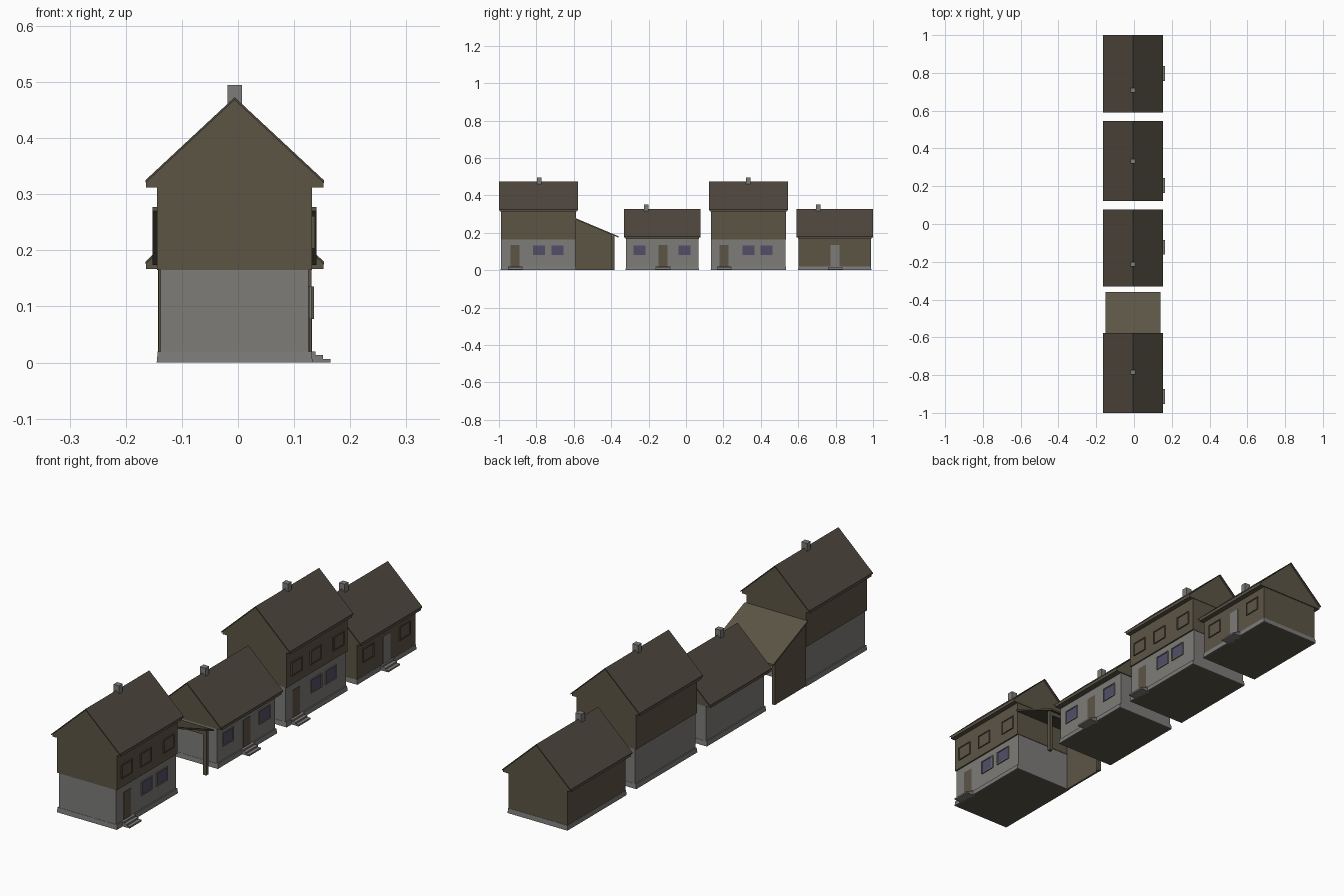
import bpy, bmesh

if "Cube" in bpy.data.objects:
    bpy.data.objects.remove(bpy.data.objects["Cube"])


def mat(name, rgb):
    m = bpy.data.materials.new(name)
    m.diffuse_color = (*rgb, 1)
    m.use_nodes = True
    m.node_tree.nodes["Principled BSDF"].inputs["Base Color"].default_value = m.diffuse_color
    return m


WOOD = mat("brown wood", (0.107, 0.091, 0.060))
STONE = mat("grey stone", (0.205, 0.200, 0.190))
ROOF = mat("dark roof", (0.076, 0.062, 0.047))
GLASS = mat("blue glass", (0.084, 0.078, 0.138))
CX = -0.006          # ridge line of the row
WALL = 0.138         # half width of timber walls


def finish(name, bm, *mats):
    bmesh.ops.recalc_face_normals(bm, faces=bm.faces)
    me = bpy.data.meshes.new(name)
    bm.to_mesh(me)
    bm.free()
    for m in mats:
        me.materials.append(m)
    ob = bpy.data.objects.new(name, me)
    bpy.context.collection.objects.link(ob)
    return ob


def box(name, x0, x1, y0, y1, z0, z1, m):
    bm = bmesh.new()
    bmesh.ops.create_cube(bm, size=1)
    for v in bm.verts:
        v.co.x = x1 if v.co.x > 0 else x0
        v.co.y = y1 if v.co.y > 0 else y0
        v.co.z = z1 if v.co.z > 0 else z0
    return finish(name, bm, m)


def prism(name, pts, a, b, m, axis="y"):
    """Extrude a profile (x,z) along y, or (y,z) along x."""
    bm = bmesh.new()
    def place(p, t):
        return (p[0], t, p[1]) if axis == "y" else (t, p[0], p[1])
    lo = [bm.verts.new(place(p, a)) for p in pts]
    hi = [bm.verts.new(place(p, b)) for p in pts]
    bm.faces.new(lo)
    bm.faces.new(hi[::-1])
    for i in range(len(pts)):
        j = (i + 1) % len(pts)
        bm.faces.new((lo[i], lo[j], hi[j], hi[i]))
    return finish(name, bm, m)


def plinth(name, cy, half):
    # stone base, slightly tapered, with a timber floor underneath
    bm = bmesh.new()
    bmesh.ops.create_cube(bm, size=1)
    for v in bm.verts:
        g = 0.002 if v.co.z < 0 else 0.0
        v.co.x = CX + (1 if v.co.x > 0 else -1) * (0.137 + g)
        v.co.y = cy + (1 if v.co.y > 0 else -1) * (half + g)
        v.co.z = 0.02 if v.co.z > 0 else 0
    bm.normal_update()
    low = min(bm.faces, key=lambda f: f.calc_center_median().z)
    bmesh.ops.inset_region(bm, faces=[low], thickness=0.006)
    low.material_index = 1
    finish(name, bm, STONE, WOOD)


def window(name, x, y, z, pane, frame):
    w, h, t = 0.032, 0.025, 0.004
    box(name + "_pane", x - 0.002, x + 0.002, y - w, y + w, z - h, z + h, pane)
    for s in (-1, 1):
        ys, zs = sorted((y + s * w, y + s * (w + t))), sorted((z + s * h, z + s * (h + t)))
        box(name + "_jamb", x - 0.002, x + 0.005, *ys, z - h, z + h, frame)
        box(name + "_sill", x - 0.002, x + 0.005, y - w - t, y + w + t, *zs, frame)


def house(n, cy, tall, stone, wins, door_y, chim_y, door_mat):
    p = f"house_{n}_"
    half = 0.201 if tall else 0.195
    eave = 0.312 if tall else 0.167
    ridge = eave + 0.161
    plinth(p + "plinth", cy, half - 0.001)
    # ground floor walls
    gw = 0.132 if stone else WALL - 0.002
    gh = half - 0.002
    box(p + "lower_walls", CX - gw, CX + gw, cy - gh, cy + gh, 0.02, 0.167, STONE if stone else WOOD)
    x = CX + gw
    if tall:  # timber upper floor with three shuttered windows
        box(p + "upper_walls", CX - WALL, CX + WALL, cy - half, cy + half, 0.165, 0.313, WOOD)
        for i, d in enumerate((-0.138, -0.012, 0.139)):
            window(f"{p}upper_window_{i}", CX + WALL, cy + d, 0.232, WOOD, WOOD)
    # gable block with boxed eaves, and thin roof covering
    e = 0.158
    prism(p + "gable", [(CX - e, eave), (CX + e, eave), (CX + e, eave + 0.01),
                        (CX, ridge - 0.004), (CX - e, eave + 0.01)],
          cy - half - 0.002, cy + half + 0.002, WOOD)
    e, o = 0.159, half + 0.010
    prism(p + "roof", [(CX - e, eave + 0.008), (CX - e, eave + 0.013), (CX, ridge),
                       (CX + e, eave + 0.013), (CX + e, eave + 0.008), (CX, ridge - 0.005)],
          cy - o, cy + o, ROOF)
    box(p + "chimney", CX - 0.013, CX + 0.013, chim_y - 0.012, chim_y + 0.012,
        ridge - 0.03, ridge + 0.022, STONE)
    # ground floor windows and door
    for i, wy in enumerate(wins):
        window(f"{p}window_{i}", x, wy, 0.107, GLASS if stone else WOOD, STONE if stone else WOOD)
    box(p + "door", x - 0.002, x + 0.0015, door_y - 0.024, door_y + 0.024, 0.02, 0.135, door_mat)
    # three stone steps
    for i in range(3):
        box(f"{p}step_{i}", 0.12, 0.165 - 0.0135 * i, door_y - 0.039, door_y + 0.039,
            0.0067 * i, 0.0067 * (i + 1), STONE)


house(1, -0.789, True, True, (-0.787, -0.687), -0.913, -0.785, WOOD)
house(2, -0.127, False, True, (-0.248, -0.008), -0.123, -0.213, WOOD)
house(3, 0.334, True, True, (0.335, 0.430), 0.204, 0.332, WOOD)
house(4, 0.795, False, False, (0.674, 0.914), 0.797, 0.708, STONE)

# lean-to shelter behind the first house: sloped roof, back wall, posts, beam
prism("shelter_roof", [(-0.588, 0.270), (-0.588, 0.277), (-0.360, 0.181), (-0.360, 0.174)],
      CX - 0.146, CX + 0.146, WOOD, "x")
prism("shelter_wall", [(-0.590, 0.0), (-0.590, 0.271), (-0.395, 0.189), (-0.395, 0.0)],
      CX - 0.136, CX - 0.128, WOOD, "x")
for s in (-1, 1):
    px = CX + s * 0.130
    box("shelter_post", px - 0.007, px + 0.007, -0.397, -0.383, 0, 0.186, WOOD)
box("shelter_beam", CX - 0.137, CX + 0.137, -0.396, -0.384, 0.168, 0.184, WOOD)
